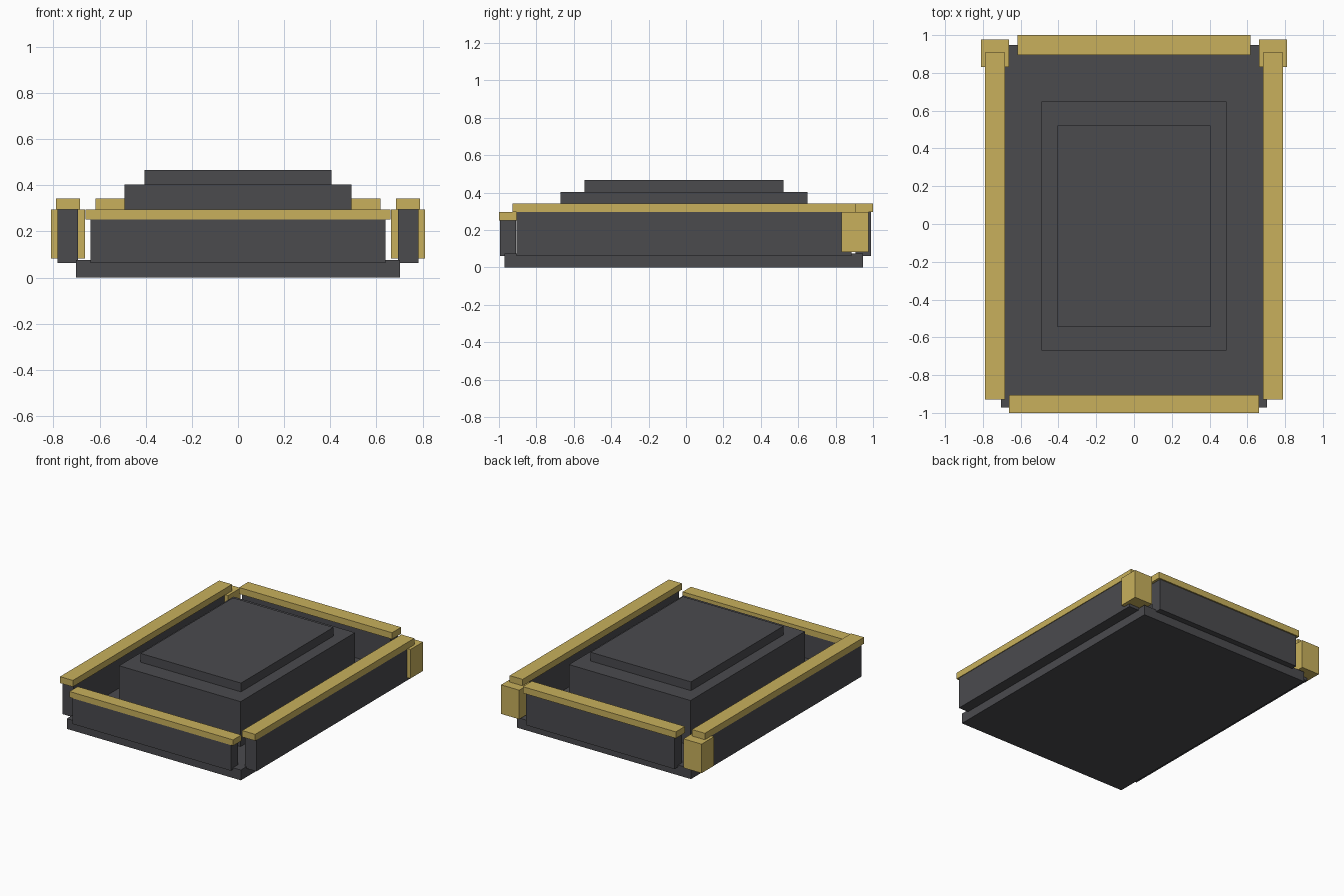
import bpy
import bmesh

cube = bpy.data.objects.get("Cube")
if cube:
    bpy.data.objects.remove(cube, do_unlink=True)


def material(name, rgb):
    mat = bpy.data.materials.new(name)
    mat.use_nodes = True
    mat.diffuse_color = (*rgb, 1)
    mat.node_tree.nodes["Principled BSDF"].inputs["Base Color"].default_value = (*rgb, 1)
    return mat


STONE = material("dark stone", (0.069, 0.069, 0.076))
GOLD = material("gold", (0.578, 0.434, 0.107))


def box(name, mat, xs, ys, zs):
    """Flat-faced box spanning the given ranges."""
    mesh = bpy.data.meshes.new(name)
    bm = bmesh.new()
    bmesh.ops.create_cube(bm, size=1)
    for v in bm.verts:
        v.co = [(lo + hi) / 2 + c * (hi - lo) for c, (lo, hi) in zip(v.co, (xs, ys, zs))]
    bm.to_mesh(mesh)
    bm.free()
    mesh.materials.append(mat)
    obj = bpy.data.objects.new(name, mesh)
    bpy.context.collection.objects.link(obj)


def centred(name, mat, half, ys, zs):
    box(name, mat, (-half, half), ys, zs)


def pair(name, mat, inner, outer, ys, zs):
    box("left_" + name, mat, (inner, outer), ys, zs)
    box("right_" + name, mat, (-outer, -inner), ys, zs)


# Base slab and stepped centre block
centred("base_slab", STONE, 0.703, (-0.971, 0.947), (0, 0.075))
centred("centre_block", STONE, 0.491, (-0.671, 0.649), (0.07, 0.403))
centred("centre_top_slab", STONE, 0.405, (-0.544, 0.521), (0.40, 0.467))

# Front and back walls with gold rails
centred("front_wall", STONE, 0.639, (-0.995, -0.91), (0.062, 0.254))
centred("front_rail", GOLD, 0.661, (-1, -0.905), (0.252, 0.295))
centred("back_wall", STONE, 0.60, (0.905, 0.99), (0.062, 0.297))
centred("back_rail", GOLD, 0.618, (0.895, 1), (0.295, 0.342))

# Side walls with gold rails
pair("side_wall", STONE, 0.693, 0.783, (-0.907, 0.885), (0.062, 0.297))
pair("side_rail", GOLD, 0.684, 0.788, (-0.928, 0.908), (0.295, 0.342))

# Gold posts at the back corners
pair("back_post", GOLD, 0.663, 0.81, (0.832, 0.977), (0.083, 0.295))
